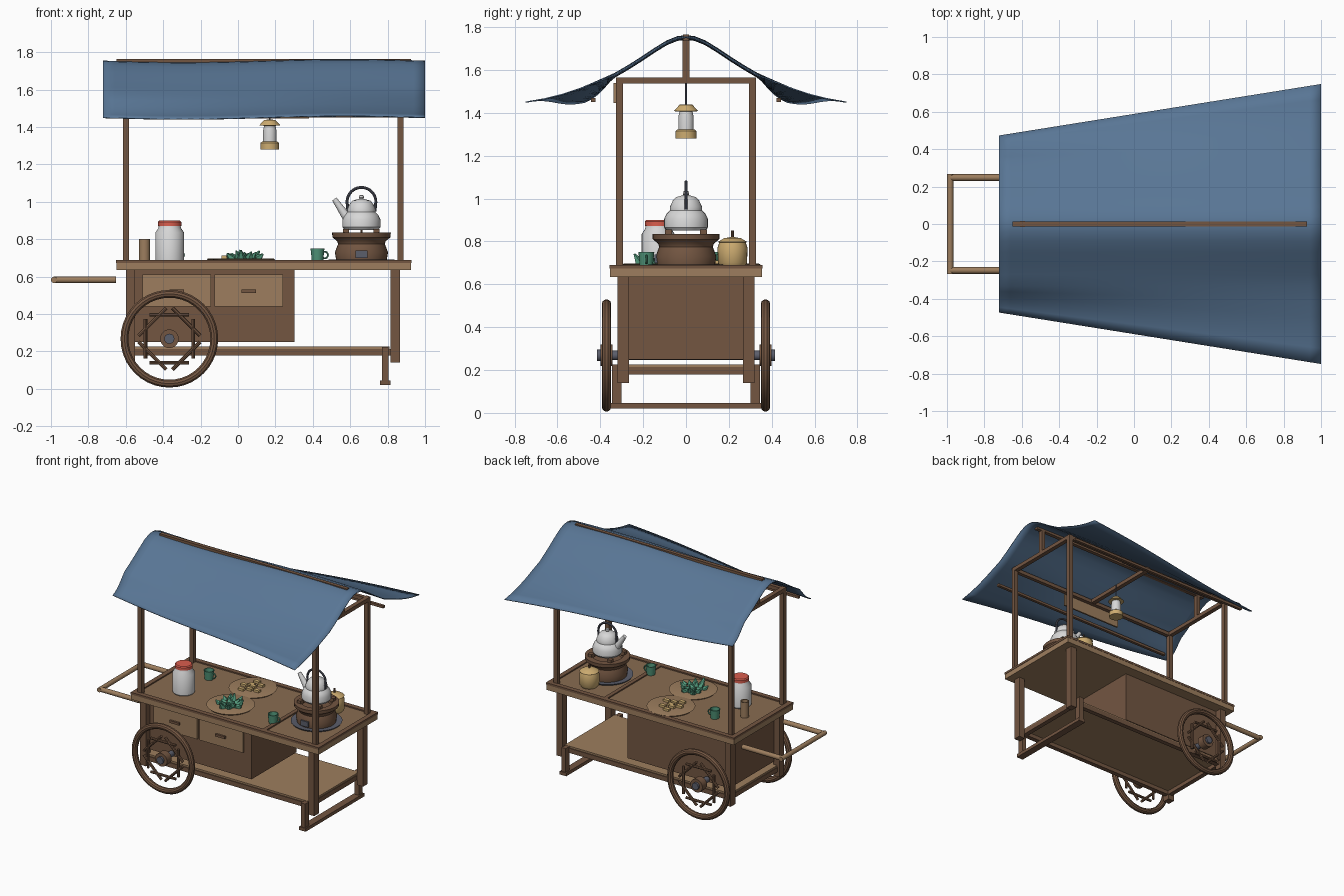
import bpy, bmesh, math, random
from mathutils import Vector, Matrix

random.seed(4)
if "Cube" in bpy.data.objects:
    bpy.data.objects.remove(bpy.data.objects["Cube"])


def material(name, rgb):
    m = bpy.data.materials.new(name)
    m.use_nodes = True
    col = [c ** 2.2 for c in rgb] + [1]
    m.diffuse_color = col
    m.node_tree.nodes["Principled BSDF"].inputs["Base Color"].default_value = col
    return m


DARK = material("dark wood", (.45, .34, .265))
MID = material("table wood", (.53, .42, .32))
LIGHT = material("light wood", (.61, .49, .37))
CLOTH = material("blue cloth", (.35, .46, .58))
GOLD = material("pale gold", (.80, .67, .44))
WHITE = material("white enamel", (.84, .84, .84))
RED = material("red lid", (.85, .37, .31))
GREEN = material("green glaze", (.32, .58, .47))
METAL = material("dark metal", (.36, .37, .42))


def finish(name, bm, mat, smooth=False):
    bmesh.ops.recalc_face_normals(bm, faces=bm.faces)
    me = bpy.data.meshes.new(name)
    bm.to_mesh(me)
    bm.free()
    me.materials.append(mat)
    ob = bpy.data.objects.new(name, me)
    bpy.context.scene.collection.objects.link(ob)
    if smooth:
        bpy.context.view_layer.objects.active = ob
        bpy.ops.object.select_all(action='DESELECT')
        ob.select_set(True)
        bpy.ops.object.shade_smooth_by_angle(angle=math.radians(35))
    return ob


def box(name, xs, ys, zs, mat):
    bm = bmesh.new()
    lo, hi = zip(xs, ys, zs)
    size = [b - a for a, b in zip(lo, hi)]
    mid = [(a + b) / 2 for a, b in zip(lo, hi)]
    bmesh.ops.create_cube(bm, size=1, matrix=Matrix.Translation(mid) @ Matrix.Diagonal((*size, 1)))
    return finish(name, bm, mat)


def rod(name, a, b, r, mat, r2=None, sides=16):
    a, b = Vector(a), Vector(b)
    bm = bmesh.new()
    rot = (b - a).to_track_quat('Z', 'Y').to_matrix().to_4x4()
    bmesh.ops.create_cone(bm, cap_ends=True, segments=sides, radius1=r, radius2=r if r2 is None else r2,
                          depth=(b - a).length, matrix=Matrix.Translation((a + b) / 2) @ rot)
    return finish(name, bm, mat, True)


def lathe(name, x, y, profile, mat, steps=28):
    # Spin a (radius, height) outline about a vertical line
    bm = bmesh.new()
    vs = [bm.verts.new((x + r, y, z)) for r, z in profile]
    es = [bm.edges.new(p) for p in zip(vs, vs[1:])]
    bmesh.ops.spin(bm, geom=vs + es, cent=(x, y, 0), axis=(0, 0, 1), angle=math.tau, steps=steps)
    bmesh.ops.remove_doubles(bm, verts=bm.verts, dist=.0005)
    return finish(name, bm, mat, True)


def ring(name, center, R, r, mat, arc=math.tau, steps=40):
    # Tube bent into an arc in the upright plane facing the front
    bm = bmesh.new()
    c = Vector(center)
    circ = bmesh.ops.create_circle(bm, segments=10, radius=r, matrix=Matrix.Translation(c + Vector((R, 0, 0))))
    bmesh.ops.spin(bm, geom=circ["verts"] + list(bm.edges), cent=c, axis=(0, -1, 0), angle=arc, steps=steps)
    bmesh.ops.remove_doubles(bm, verts=bm.verts, dist=.0005)
    return finish(name, bm, mat, True)


# Tabletop with raised rim and divider
box("table_frame", (-.65, .925), (-.355, .355), (.635, .675), LIGHT)
box("table_surface", (-.62, .9), (-.33, .33), (.67, .681), MID)
for s in (-1, 1):
    box("rim_long", (-.65, .925), sorted((s * .32, s * .357)), (.674, .69), DARK)
for x in (-.652, .892):
    box("rim_end", (x, x + .036), (-.357, .357), (.674, .69), DARK)
box("table_divider", (.435, .465), (-.33, .33), (.674, .69), DARK)

# Legs, shelf and rear stand
for s in (-1, 1):
    for x in (-.6, .815):
        box("leg", (x, x + .05), sorted((s * .265, s * .32)), (.14, .64), DARK)
    box("shelf_rail", (-.58, .815), sorted((s * .27, s * .305)), (.178, .213), DARK)
    box("stand_leg", (.77, .805), sorted((s * .3, s * .345)), (.04, .225), DARK)
for x in (-.585, .78):
    box("shelf_end_rail", (x, x + .035), (-.3, .3), (.178, .213), DARK)
box("stand_foot", (.76, .815), (-.352, .352), (.02, .045), DARK)
box("shelf_board", (-.58, .81), (-.298, .298), (.208, .226), LIGHT)

# Cabinet and drawers
box("cabinet", (-.555, .303), (-.27, .27), (.25, .636), DARK)
for x0, x1 in ((-.51, -.145), (-.125, .24)):
    box("drawer", (x0, x1), (-.285, -.26), (.44, .612), LIGHT)
    mid = (x0 + x1) / 2
    box("drawer_pull", (mid - .04, mid + .04), (-.3, -.28), (.512, .53), DARK)

# Push handle
for s in (-1, 1):
    rod("handle_bar", (-.985, s * .248, .583), (-.652, s * .248, .583), .018, LIGHT)
rod("handle_grip", (-.983, -.266, .583), (-.983, .266, .583), .017, LIGHT)

# Wheels with a star of crossing spokes
WX, WZ = -.367, .268
rod("axle", (WX, -.4, WZ), (WX, .4, WZ), .022, METAL)
for s in (-1, 1):
    y = s * .371
    ring("wheel_rim", (WX, y, WZ), .24, .022, DARK)
    rod("wheel_hub", (WX, y - .028, WZ), (WX, y + .028, WZ), .05, DARK, sides=20)
    rod("axle_cap", (WX, s * .385, WZ), (WX, s * .415, WZ), .027, METAL)
    for i in range(8):
        a = i * math.tau / 8
        out = Vector((math.cos(a), 0, math.sin(a))) * .128
        along = Vector((-math.sin(a), 0, math.cos(a))) * .105
        c = Vector((WX, y, WZ)) + out
        rod("spoke", c - along, c + along, .01, DARK, sides=8)

# Canopy frame
for s in (-1, 1):
    for x in (-.615, .852):
        box("canopy_post", (x, x + .033), sorted((s * .294, s * .326)), (.68, 1.56), DARK)
    box("canopy_long_beam", (-.615, .885), sorted((s * .296, s * .324)), (1.535, 1.563), DARK)
    box("canopy_batten", (-.65, .925), sorted((s * .422, s * .443)), (1.45, 1.469), DARK)
for x in (-.615, .12, .852):
    box("canopy_cross_beam", (x, x + .033), (-.326, .326), (1.537, 1.566), DARK)
for x in (-.612, .855):
    box("king_post", (x, x + .03), (-.016, .016), (1.56, 1.75), DARK)
box("ridge_beam", (-.65, .925), (-.014, .014), (1.735, 1.765), DARK)
box("front_board", (-.12, .38), (-.338, -.326), (1.446, 1.54), LIGHT)

# Cloth canopy: common slope inside, widening flare outside
inner = [(0, 1.752), (.04, 1.747), (.09, 1.727), (.15, 1.69), (.21, 1.65), (.27, 1.612), (.33, 1.577)]
flare = [(.2, 1.545), (.4, 1.512), (.6, 1.485), (.8, 1.464), (1, 1.45)]
bm = bmesh.new()
rows = []
N = 28
for i in range(N + 1):
    t = i / N
    x = -.722 + 1.722 * t
    w = .472 + .276 * t
    half = inner + [(.33 + f * (w - .33), z) for f, z in flare]
    sag = -.008 * math.sin(t * 2 * math.pi)
    full = [(-y, z) for y, z in half[:0:-1]] + half
    rows.append([bm.verts.new((x, y, z + sag)) for y, z in full])
for r0, r1 in zip(rows, rows[1:]):
    for j in range(len(r0) - 1):
        bm.faces.new((r0[j], r1[j], r1[j + 1], r0[j + 1]))
cloth = finish("canopy_cloth", bm, CLOTH, True)
thick = cloth.modifiers.new("thickness", 'SOLIDIFY')
thick.thickness = .006
thick.offset = 0

# Hanging lantern
LX = .17
rod("lantern_hook", (LX, 0, 1.43), (LX, 0, 1.55), .004, METAL, sides=8)
lathe("lantern_base", LX, 0, [(0, 1.28), (.05, 1.28), (.05, 1.315), (.04, 1.322), (0, 1.322)], GOLD)
lathe("lantern_glass", LX, 0, [(.036, 1.32), (.036, 1.38), (.03, 1.41)], WHITE)
lathe("lantern_cap", LX, 0, [(0, 1.405), (.057, 1.408), (.03, 1.438), (0, 1.44)], GOLD)

# Stove on a metal tray
SX = .66
lathe("stove_tray", SX, 0, [(0, .682), (.172, .682), (.178, .692), (.165, .689), (0, .689)], METAL, 36)
lathe("stove", SX, 0, [(0, .688), (.135, .688), (.142, .73), (.125, .775), (.13, .79), (.155, .81),
                       (.157, .835), (.11, .835), (.1, .8), (0, .8)], DARK, 36)
box("stove_opening", (SX - .032, SX + .032), (-.147, -.12), (.7, .74), METAL)
for i in range(4):
    a = i * math.tau / 4 + math.pi / 4
    x, y = SX + .115 * math.cos(a), .115 * math.sin(a)
    box("stove_lug", (x - .016, x + .016), (y - .016, y + .016), (.825, .856), DARK)

# Kettle
lathe("kettle_body", SX, 0, [(0, .85), (.09, .85), (.102, .865), (.102, .905), (.09, .93), (.075, .945),
                             (.075, .962), (.062, .99), (.048, 1.006), (.015, 1.016), (0, 1.016)], WHITE)
lathe("kettle_knob", SX, 0, [(.006, 1.01), (.014, 1.022), (.012, 1.034), (0, 1.038)], WHITE, 16)
rod("kettle_spout", (SX - .07, 0, .905), (SX - .145, 0, 1.015), .026, WHITE, .014)
ring("kettle_handle", (SX, 0, 1.0), .077, .008, METAL, math.pi, 20)
for s in (-1, 1):
    rod("kettle_handle_end", (SX + s * .077, 0, 1.0), (SX + s * .072, 0, .95), .008, METAL, sides=10)

# Gold pot
lathe("gold_pot", SX, .217, [(0, .682), (.055, .682), (.068, .7), (.07, .77), (.062, .795), (.068, .798),
                             (.04, .815), (0, .822)], GOLD)
rod("pot_knob", (SX, .217, .815), (SX, .217, .852), .006, DARK, sides=8)

# Jar, utensil holder and cups
lathe("jar", -.365, -.13, [(0, .682), (.07, .682), (.077, .69), (.077, .835), (.06, .86), (.058, .875), (0, .875)], WHITE)
lathe("jar_lid", -.365, -.13, [(0, .872), (.062, .872), (.062, .893), (.055, .9), (0, .9)], RED)
lathe("utensil_holder", -.5, .01, [(0, .682), (.03, .682), (.03, .8), (.024, .8), (.024, .7), (0, .7)], LIGHT)
for x, y in ((-.345, .145), (.425, -.185)):
    lathe("cup", x, y, [(0, .682), (.03, .682), (.037, .75), (.031, .75), (.026, .692), (0, .692)], GREEN, 20)
    ring("cup_handle", (x + .038, y, .716), .018, .005, GREEN, steps=14)

# Serving boards with greens and dumplings
for x, y in ((.03, -.13), (0, .18)):
    lathe("serving_board", x, y, [(0, .682), (.155, .682), (.168, .694), (.158, .697), (0, .694)], LIGHT, 32)
for i in range(16):
    a, d = i * 2.4, .085 * math.sqrt(i / 16)
    p = Vector((.03 + d * math.cos(a), -.13 + d * math.sin(a), .694))
    tip = p + Vector((.03 * math.cos(a), .03 * math.sin(a), random.uniform(.025, .05)))
    rod("leaf", p, tip, .026, GREEN, .004, 5)
for i in range(8):
    a, d = i * 2.4, .095 * math.sqrt(i / 8)
    x, y = d * math.cos(a), .18 + d * math.sin(a)
    box("dumpling", (x - .022, x + .022), (y - .014, y + .014), (.692, .712), GOLD)
